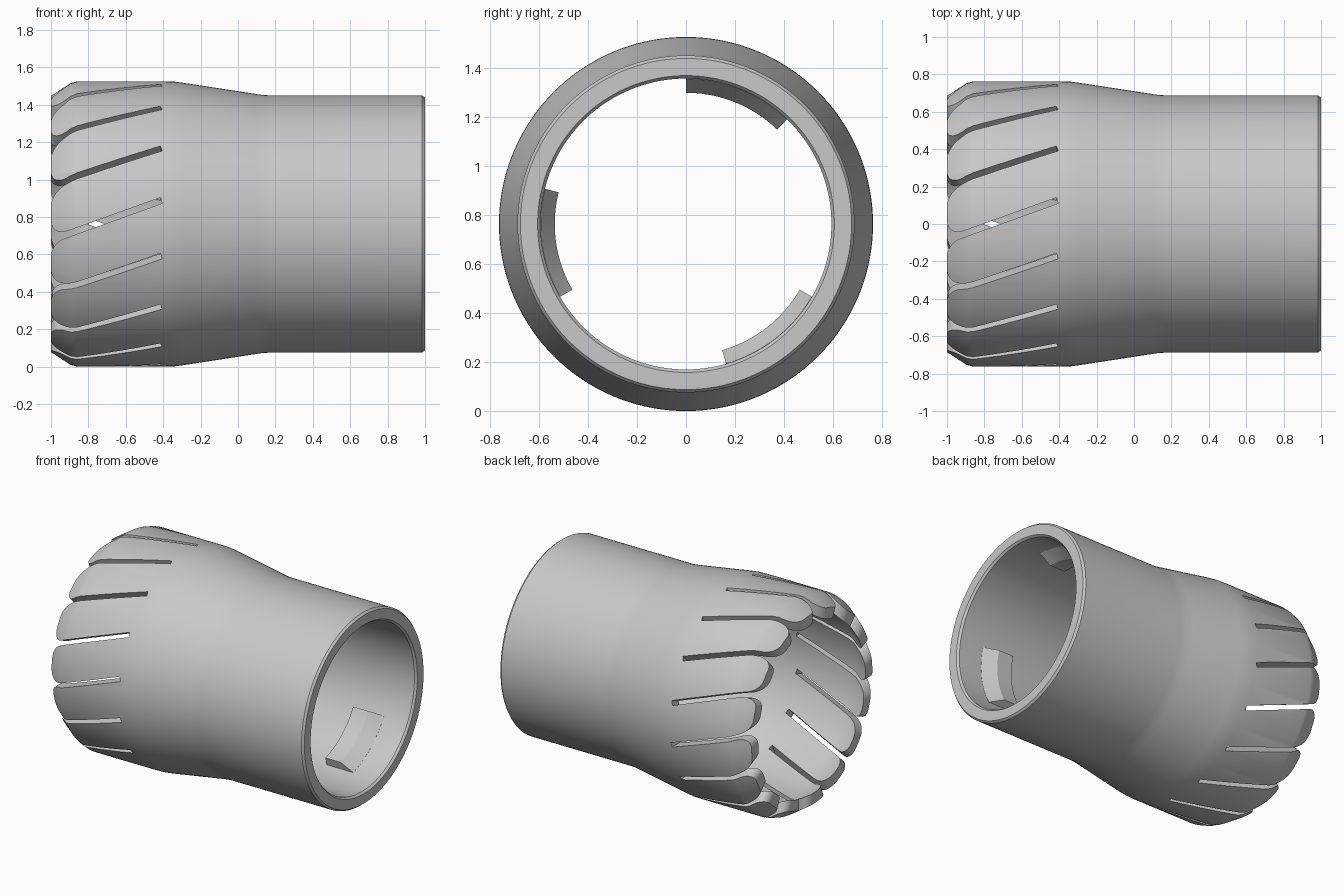
import bpy, bmesh, math
from mathutils import Matrix, Vector

if "Cube" in bpy.data.objects:
    bpy.data.objects.remove(bpy.data.objects["Cube"])

ZC = 0.7625          # height of the sleeve axis
SEG = 144            # sides around the sleeve

grey = bpy.data.materials.new("plain grey")
grey.diffuse_color = (0.58, 0.58, 0.58, 1)
grey.use_nodes = True
grey.node_tree.nodes["Principled BSDF"].inputs["Base Color"].default_value = grey.diffuse_color


def new_object(name, bm):
    bmesh.ops.recalc_face_normals(bm, faces=bm.faces)
    me = bpy.data.meshes.new(name)
    bm.to_mesh(me)
    bm.free()
    me.materials.append(grey)
    ob = bpy.data.objects.new(name, me)
    bpy.context.collection.objects.link(ob)
    ob.location.z = ZC
    return ob


def smooth(ob, angle):
    bpy.ops.object.select_all(action='DESELECT')
    ob.select_set(True)
    bpy.context.view_layer.objects.active = ob
    bpy.ops.object.shade_smooth_by_angle(angle=math.radians(angle))


def sweep(bm, profile, start, end, steps):
    """Turn a closed (x, radius) profile about the x axis, in degrees from +y."""
    full = abs(end - start) >= 360
    rings = []
    for i in range(steps if full else steps + 1):
        a = math.radians(start + (end - start) * i / steps)
        rings.append([bm.verts.new((x, r * math.cos(a), r * math.sin(a))) for x, r in profile])
    n = len(profile)
    for i in range(steps):
        a, b = rings[i], rings[(i + 1) % len(rings)]
        for j in range(n):
            k = (j + 1) % n
            bm.faces.new((a[j], a[k], b[k], b[j]))
    if not full:
        bm.faces.new(rings[0])
        bm.faces.new(rings[-1][::-1])


# Sleeve wall: flared collar, taper, straight tube with chamfered rim
outer = [(-1, 0.685), (-0.895, 0.753), (-0.86, 0.7625), (-0.40, 0.7625), (-0.34, 0.761),
         (-0.28, 0.753), (0.09, 0.696), (0.13, 0.690), (0.18, 0.687), (0.985, 0.687), (1, 0.675)]
inner = [(1, 0.605), (0.985, 0.593), (0.18, 0.593), (0.09, 0.603), (-0.28, 0.668),
         (-0.36, 0.68), (-0.84, 0.68), (-0.88, 0.674), (-1, 0.608)]
bm = bmesh.new()
sweep(bm, outer + inner, 0, 360, SEG)
sleeve = new_object("slotted_sleeve", bm)

# Slanted slots with rounded mouths that divide the collar into fingers
HALF, SLOPE = 0.017, 0.36


def centre(x):
    return SLOPE * (x + 0.76)


def mouth_edge(side, radius):
    pts = []
    for i in range(8):
        d = radius * math.sin(math.pi / 2 * i / 7)
        x = -1 + radius - d
        flare = radius - math.sqrt(max(radius ** 2 - d ** 2, 0))
        pts.append((x, centre(x) + side * (HALF + flare)))
    return pts + [(-1.05, pts[-1][1])]


upper = [(-0.415, centre(-0.415) + HALF)] + mouth_edge(1, 0.088)
lower = [(-0.405, centre(-0.405) - HALF)] + mouth_edge(-1, 0.068)
outline = upper + lower[::-1]
bm = bmesh.new()
for k in range(16):
    rot = Matrix.Rotation(math.tau * k / 16, 3, 'X')
    near = [bm.verts.new(rot @ Vector((x, -0.55, t))) for x, t in outline]
    far = [bm.verts.new(rot @ Vector((x, -0.90, t))) for x, t in outline]
    bm.faces.new(near)
    bm.faces.new(far[::-1])
    for i in range(len(outline)):
        j = (i + 1) % len(outline)
        bm.faces.new((near[i], far[i], far[j], near[j]))
cutter = new_object("slot_cutter", bm)
cutter.hide_render = True

cut = sleeve.modifiers.new("slots", 'BOOLEAN')
cut.operation = 'DIFFERENCE'
cut.solver = 'EXACT'
cut.object = cutter
bpy.context.view_layer.objects.active = sleeve
bpy.ops.object.modifier_apply(modifier=cut.name)
bpy.data.objects.remove(cutter)
smooth(sleeve, 35)

# Three ramped locking lugs inside the tube
lug_profile = [(0.80, 0.592), (0.71, 0.535), (0.59, 0.535), (0.59, 0.63), (0.80, 0.63)]
for i in range(3):
    bm = bmesh.new()
    sweep(bm, lug_profile, 46 + 120 * i, 90 + 120 * i, 18)
    smooth(new_object(f"locking_lug_{i + 1}", bm), 25)
